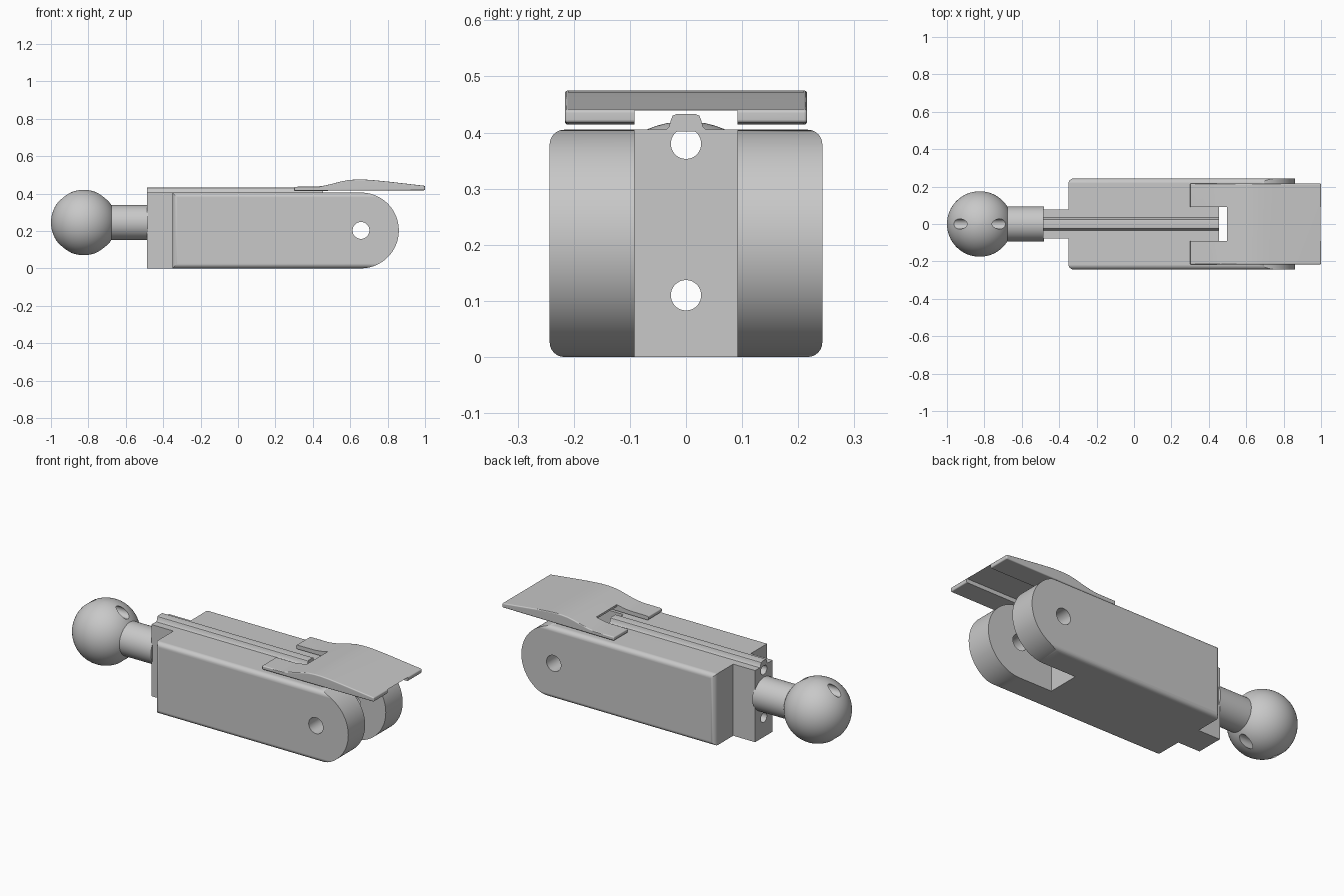
import bpy, bmesh, math
from mathutils import Matrix, Vector

cube = bpy.data.objects.get("Cube")
if cube:
    bpy.data.objects.remove(cube, do_unlink=True)

grey = bpy.data.materials.new("light grey plastic")
grey.use_nodes = True
COLOUR = (0.58, 0.58, 0.58, 1)
grey.diffuse_color = COLOUR
grey.node_tree.nodes["Principled BSDF"].inputs["Base Color"].default_value = COLOUR


def add(name, bm):
    bmesh.ops.recalc_face_normals(bm, faces=bm.faces)
    mesh = bpy.data.meshes.new(name)
    bm.to_mesh(mesh)
    bm.free()
    mesh.materials.append(grey)
    ob = bpy.data.objects.new(name, mesh)
    bpy.context.collection.objects.link(ob)
    return ob


def box_mesh(lo, hi):
    lo, hi = Vector(lo), Vector(hi)
    bm = bmesh.new()
    size = Matrix.Diagonal((*(hi - lo), 1))
    bmesh.ops.create_cube(bm, size=1, matrix=Matrix.Translation((lo + hi) / 2) @ size)
    return bm


def box(name, lo, hi):
    return add(name, box_mesh(lo, hi))


def prism(name, points, axis, lo, hi):
    """Extrude a profile of (x, z) along y, or of (y, z) along x."""
    bm = bmesh.new()
    place = (lambda p: (p[0], lo, p[1])) if axis == "y" else (lambda p: (lo, *p))
    face = bm.faces.new([bm.verts.new(place(p)) for p in points])
    new = bmesh.ops.extrude_face_region(bm, geom=[face])["geom"]
    move = (0, hi - lo, 0) if axis == "y" else (hi - lo, 0, 0)
    bmesh.ops.translate(bm, vec=move, verts=[v for v in new if isinstance(v, bmesh.types.BMVert)])
    return add(name, bm)


def arc(cx, cz, r, start, end, steps):
    angles = [math.radians(start + (end - start) * i / steps) for i in range(steps + 1)]
    return [(cx + r * math.cos(a), cz + r * math.sin(a)) for a in angles]


def rod(name, centre, r, axis, lo, hi):
    return prism(name, arc(*centre, r, 0, 360, 48)[:-1], axis, lo, hi)


def finish(ob, cutters=(), bevel=0):
    """Round edges, subtract the cutters and shade smooth with sharp edges kept."""
    if bevel:
        mod = ob.modifiers.new("rounding", "BEVEL")
        mod.width, mod.segments = bevel, 3
        mod.limit_method, mod.angle_limit = "ANGLE", math.radians(40)
    for cutter in cutters:
        mod = ob.modifiers.new("cut", "BOOLEAN")
        mod.operation, mod.solver, mod.object = "DIFFERENCE", "EXACT", cutter
    graph = bpy.context.evaluated_depsgraph_get()
    mesh = bpy.data.meshes.new_from_object(ob.evaluated_get(graph))
    ob.modifiers.clear()
    ob.data = mesh
    mesh.name = ob.name
    for poly in mesh.polygons:
        poly.use_smooth = True
    mesh.set_sharp_from_angle(angle=math.radians(30))
    mod = ob.modifiers.new("even normals", "WEIGHTED_NORMAL")
    mod.keep_sharp = True


# Main dimensions
HALF_W, TOP, BACK, TIP = 0.243, 0.405, -0.35, 0.86
R = TOP / 2
PIVOT = (TIP - R, R)
SLOT, SLOT_X = 0.092, 0.455
BALL_Z = 0.245

# Cutters: two long bores, pivot hole, fork slot and the rounded fork end
bores = [rod("bore_cutter", (0, z), 0.027, "x", -1.2, 1.2) for z in (0.11, 0.38)]
pivot_cut = rod("pivot_cutter", PIVOT, 0.045, "y", -0.4, 0.4)
slot_cut = box("slot_cutter", (SLOT_X, -SLOT, -0.1), (1.2, SLOT, 0.6))
outside = [(PIVOT[0], -0.1), (1.1, -0.1), (1.1, 0.6), (PIVOT[0], 0.6)]
end_cut = prism("end_cutter", outside + arc(*PIVOT, R, 90, -90, 48), "y", -0.4, 0.4)
channel_cut = box("channel_cutter", (0.2, -SLOT, 0.3), (1.2, SLOT, 0.439))
notch_cut = box("notch_cutter", (0.2, -SLOT, 0.3), (0.497, SLOT, 0.6))

# Body: block with rounded long edges and rear uprights, forked round front end
bm = box_mesh((BACK, -HALF_W, 0), (TIP, HALF_W, TOP))
rounded = []
for e in bm.edges:
    a, b = e.verts
    along = b.co - a.co
    if abs(along.x) > 0.5 or (abs(along.z) > 0.1 and a.co.x < 0):
        rounded.append(e)
bmesh.ops.bevel(bm, geom=rounded, offset=0.026, offset_type="OFFSET",
                segments=6, profile=0.5, affect="EDGES")
finish(add("body", bm), [end_cut, slot_cut, pivot_cut, *bores])

# Rear tongue
finish(box("rear_tongue", (-0.487, -0.078, 0), (BACK + 0.01, 0.078, TOP)), bores)

# Top rail with rounded crown and flared foot
half = [(0.036, TOP - 0.003), (0.036, TOP), (0.030, 0.411), (0.027, 0.422), (0.024, 0.430), (0.017, 0.433)]
rail = half + [(-y, z) for y, z in reversed(half)]
finish(prism("top_rail", rail, "x", -0.487, SLOT_X))

# Ball joint: stem and bored ball
finish(rod("ball_stem", (0, BALL_Z), 0.093, "x", -0.74, -0.48))
bm = bmesh.new()
bmesh.ops.create_uvsphere(bm, u_segments=64, v_segments=32, radius=0.175,
                          matrix=Matrix.Translation((-0.825, 0, BALL_Z)))
finish(add("ball", bm), bores)

# Clip: humped lever with two legs and a channel underneath
crest = [(0.30, 0.436), (0.42, 0.437), (0.46, 0.442), (0.50, 0.451), (0.55, 0.464), (0.59, 0.472),
         (0.63, 0.475), (0.67, 0.475), (0.72, 0.472), (0.80, 0.464), (1.0, 0.441)]
clip = prism("clip_lever", [(0.30, 0.414), *crest, (1.0, 0.417)], "y", -0.216, 0.216)
finish(clip, [channel_cut, notch_cut], bevel=0.006)

# Remove the cutters
for ob in [*bores, pivot_cut, slot_cut, end_cut, channel_cut, notch_cut]:
    bpy.data.objects.remove(ob, do_unlink=True)
